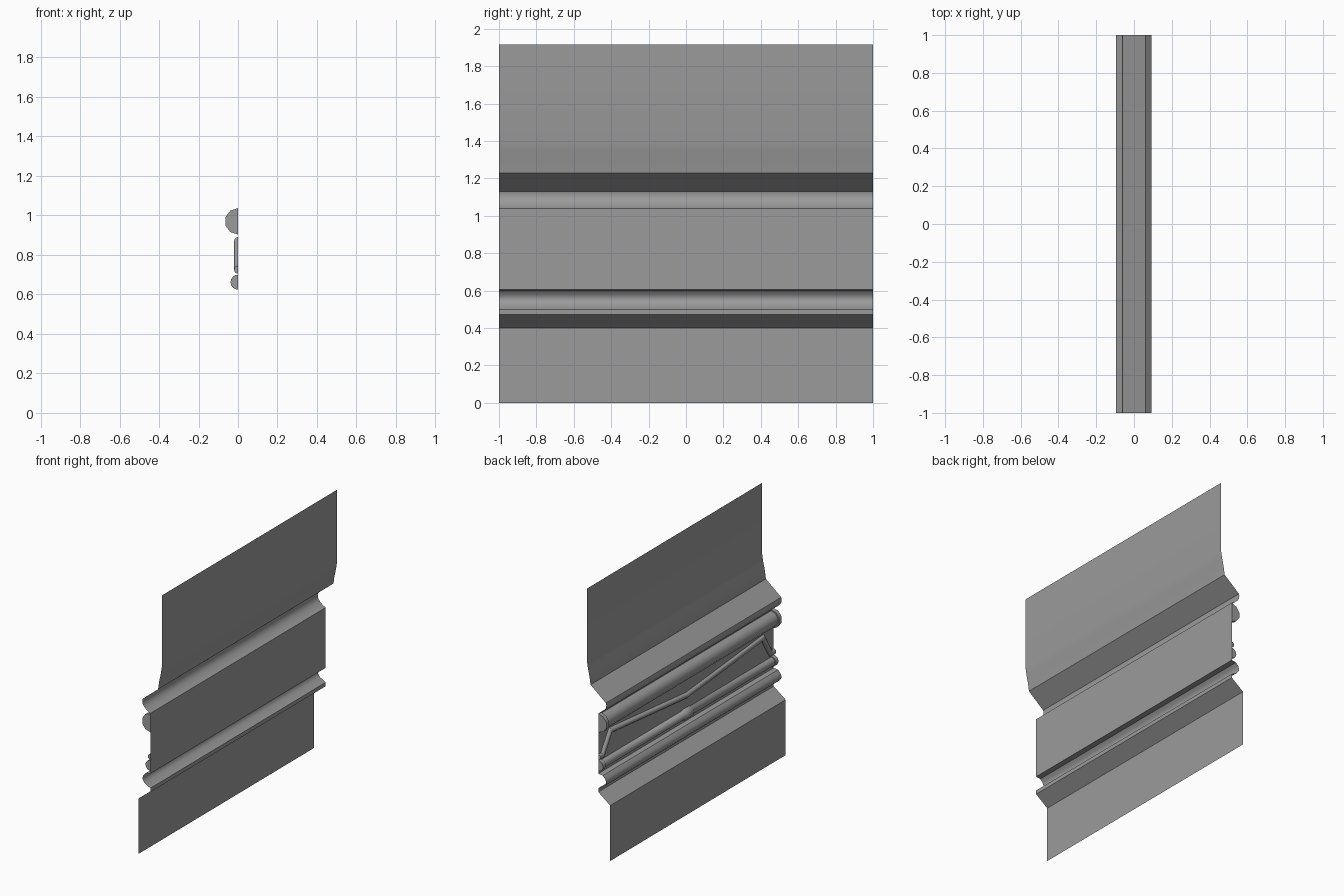
import bpy
import math
from mathutils import Vector

old = bpy.data.objects.get("Cube")
if old:
    bpy.data.objects.remove(old, do_unlink=True)

# Single painted-metal colour
grey = bpy.data.materials.new("grey_metal")
grey.use_nodes = True
colour = (0.33, 0.33, 0.33, 1)
grey.diffuse_color = colour
grey.node_tree.nodes["Principled BSDF"].inputs["Base Color"].default_value = colour


def add_strip(name, rows, angle):
    """Skin a list of equally long point rows and shade it."""
    n = len(rows[0])
    verts = [p for row in rows for p in row]
    faces = [(i * n + j, i * n + j + 1, (i + 1) * n + j + 1, (i + 1) * n + j)
             for i in range(len(rows) - 1) for j in range(n - 1)]
    mesh = bpy.data.meshes.new(name)
    mesh.from_pydata(verts, [], faces)
    mesh.materials.append(grey)
    obj = bpy.data.objects.new(name, mesh)
    bpy.context.collection.objects.link(obj)
    bpy.ops.object.select_all(action='DESELECT')
    obj.select_set(True)
    bpy.context.view_layer.objects.active = obj
    bpy.ops.object.shade_smooth_by_angle(angle=math.radians(angle))
    return obj


def half_pipe(name, path, sides):
    """Sweep a half-round section along (y, z, radius) points on the sheet."""
    pts = [Vector((y, z)) for y, z, r in path]
    rows = []
    for i, (y, z, r) in enumerate(path):
        a = (pts[i] - pts[max(i - 1, 0)]).normalized()
        b = (pts[min(i + 1, len(pts) - 1)] - pts[i]).normalized()
        t = (a + b).normalized()
        if t.length == 0:
            t = Vector((1, 0))
        mitre = max(t.dot(a), t.dot(b)) or 1
        row = []
        for k in range(sides + 1):
            ang = math.pi * k / sides
            side = r * math.cos(ang) / mitre
            row.append((-r * math.sin(ang), y - t.y * side, z + t.x * side))
        rows.append(row)
    return add_strip(name, rows, 40)


def mirrored(half):
    """Repeat a path, listed from y = 1 inwards, on the other end."""
    return half + [(-y, z, r) for y, z, r in reversed(half)]


# Folded sheet: (x, z) profile from top to bottom
profile = [(0.092, 1.915), (0.092, 1.40), (0.084, 1.35), (0.07, 1.285), (0.062, 1.23),
           (-0.06, 1.13), (-0.064, 1.115), (-0.06, 1.09), (-0.045, 1.07),
           (-0.02, 1.05), (0, 1.04), (0, 0.605), (-0.035, 0.6), (-0.055, 0.58),
           (-0.062, 0.56), (-0.06, 0.545), (-0.045, 0.525), (0, 0.5), (0, 0.472),
           (-0.095, 0.4), (-0.095, 0)]
add_strip("folded_sheet", [[(x, y, z) for x, z in profile] for y in (-1, 1)], 35)

# Large half pipe with a collar at each end
half_pipe("upper_pipe", mirrored([(1, 0.97, 0.052), (1, 0.97, 0.067),
                                  (0.97, 0.97, 0.067), (0.97, 0.97, 0.058)]), 5)

# Bent rod running across the middle panel
rod = [(1, 0.725, 0.012), (1, 0.725, 0.02), (0.96, 0.725, 0.02), (0.87, 0.87, 0.02)]
half_pipe("bent_rod", rod + [(0, 0.79, 0.02)] + mirrored(rod)[len(rod):], 6)

# Thin lower pipe with end collars and a coupling in the middle
half_pipe("lower_pipe", mirrored([(1, 0.662, 0.034), (1, 0.662, 0.038),
                                  (0.97, 0.662, 0.038), (0.97, 0.662, 0.032),
                                  (0.05, 0.662, 0.032), (0.04, 0.662, 0.038)]), 8)
